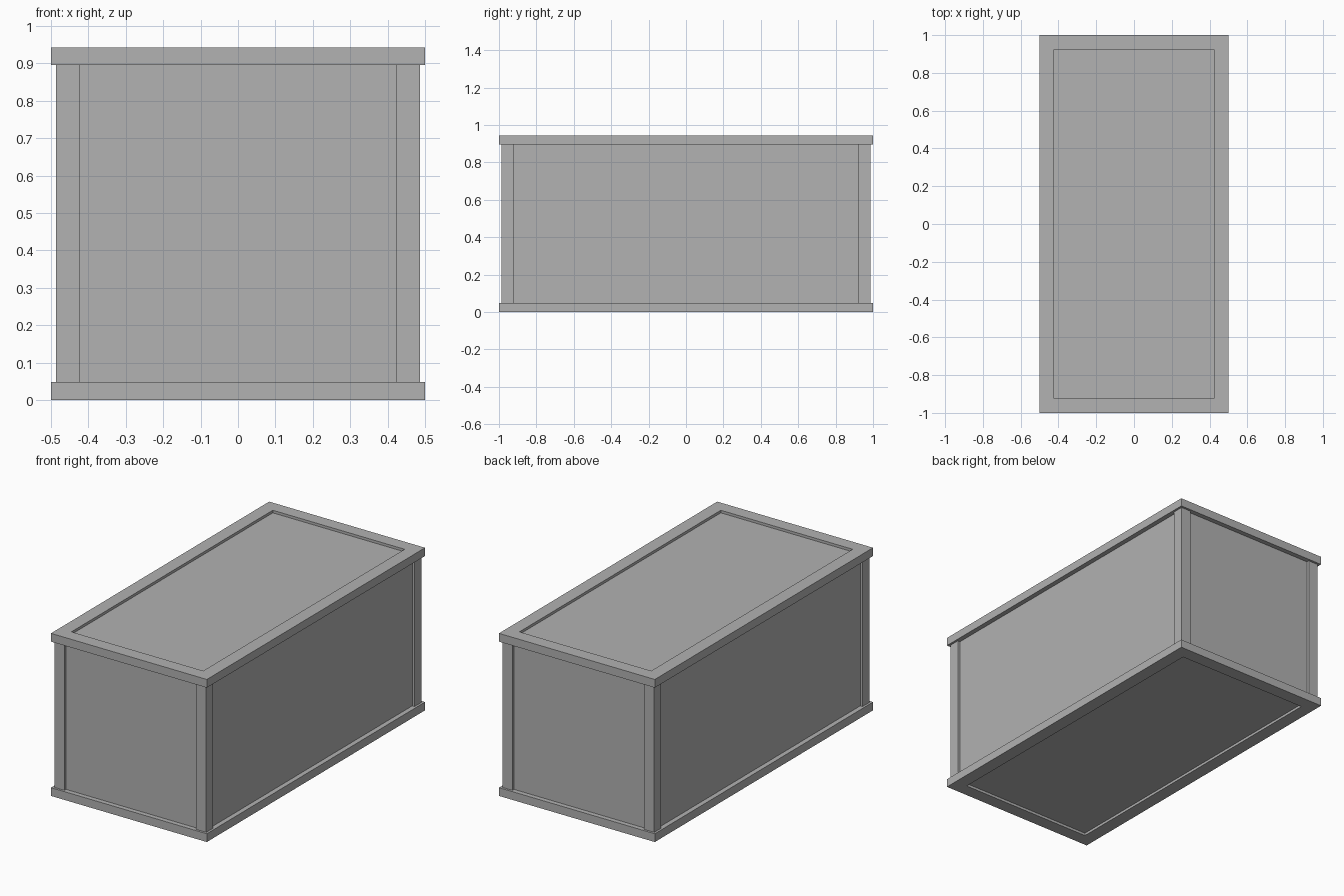
import bpy
import bmesh
from mathutils import Matrix, Vector

cube = bpy.data.objects.get("Cube")
if cube:
    bpy.data.objects.remove(cube, do_unlink=True)

grey = bpy.data.materials.new("plain grey")
grey.use_nodes = True
COLOR = (0.445, 0.445, 0.445, 1)
grey.diffuse_color = COLOR
grey.node_tree.nodes["Principled BSDF"].inputs["Base Color"].default_value = COLOR

HEIGHT = 0.943
RIM = 0.048                  # rim thickness
POST_X, POST_Y = 0.487, 0.987    # outer faces of the posts
INNER_X, INNER_Y = 0.423, 0.923  # inner edges of rims and posts
RECESS = 0.015               # depth of the panels


def finish(name, bm):
    bmesh.ops.recalc_face_normals(bm, faces=bm.faces)
    mesh = bpy.data.meshes.new(name)
    bm.to_mesh(mesh)
    bm.free()
    mesh.materials.append(grey)
    obj = bpy.data.objects.new(name, mesh)
    bpy.context.collection.objects.link(obj)
    return obj


def box(name, low, high):
    low, high = Vector(low), Vector(high)
    bm = bmesh.new()
    bmesh.ops.create_cube(bm, size=1, matrix=Matrix.Translation((low + high) / 2)
                          @ Matrix.Diagonal((*(high - low), 1)))
    return finish(name, bm)


def rim(name, z):
    """Rectangular ring with an open centre."""
    bm = bmesh.new()
    corners = [(-1, -1), (1, -1), (1, 1), (-1, 1)]
    outer = [bm.verts.new((x * 0.5, y, z)) for x, y in corners]
    inner = [bm.verts.new((x * INNER_X, y * INNER_Y, z)) for x, y in corners]
    faces = [bm.faces.new((outer[i], outer[(i + 1) % 4], inner[(i + 1) % 4], inner[i]))
             for i in range(4)]
    ring = bmesh.ops.extrude_face_region(bm, geom=faces, use_keep_orig=True)["geom"]
    bmesh.ops.translate(bm, vec=(0, 0, RIM),
                        verts=[v for v in ring if isinstance(v, bmesh.types.BMVert)])
    return finish(name, bm)


# Recessed body panels
px, py = POST_X - RECESS, POST_Y - RECESS
box("body_panels", (-px, -py, RECESS), (px, py, HEIGHT - RECESS))

# Rims around the floor and the roof
rim("bottom_rim", 0)
rim("top_rim", HEIGHT - RIM)

# Corner posts
for side, sx in (("left", 1), ("right", -1)):
    for end, sy in (("front", -1), ("back", 1)):
        xs = sorted((sx * INNER_X, sx * POST_X))
        ys = sorted((sy * INNER_Y, sy * POST_Y))
        box(f"{end}_{side}_post", (xs[0], ys[0], RIM), (xs[1], ys[1], HEIGHT - RIM))
